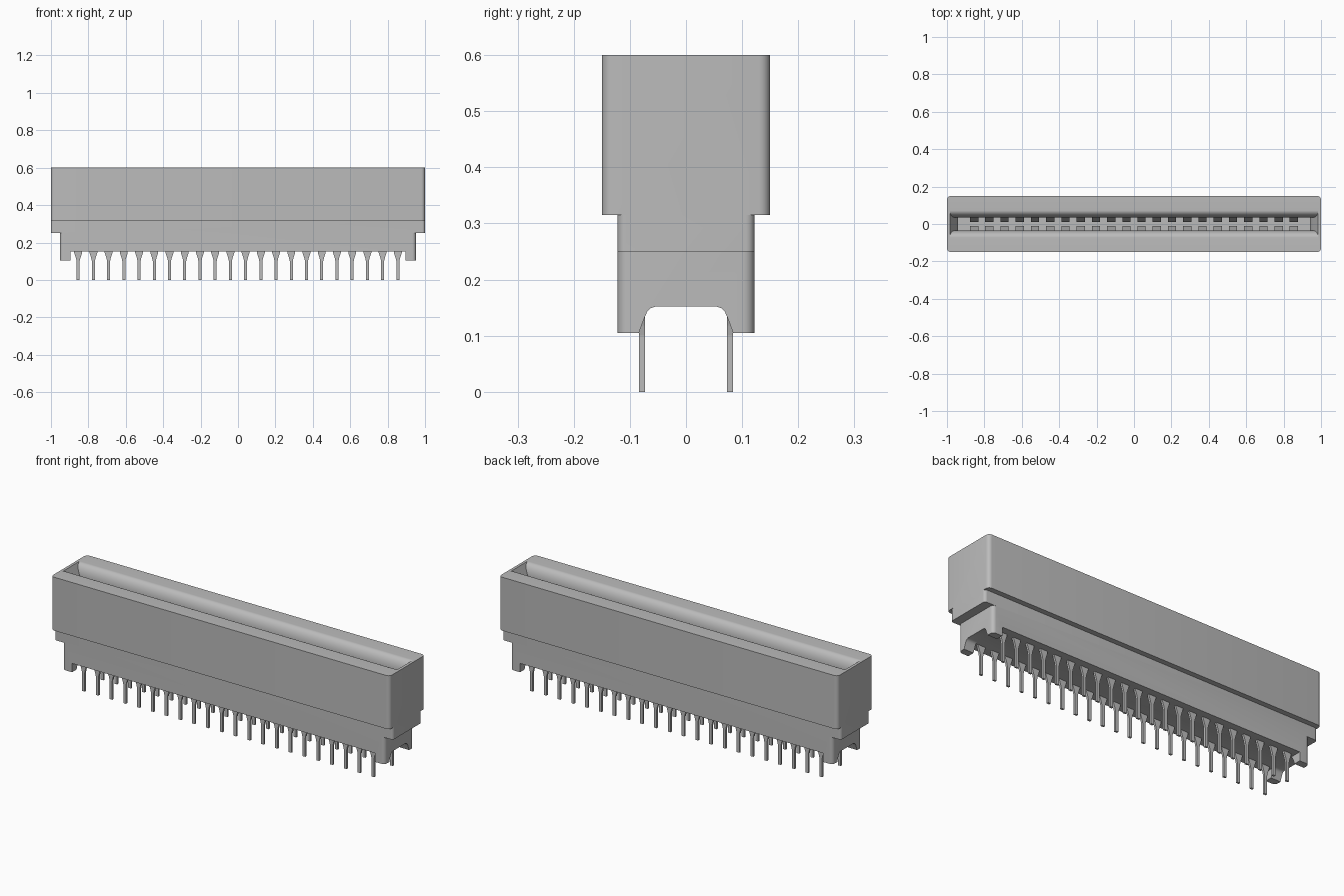
import bpy, bmesh, math

cube = bpy.data.objects.get("Cube")
if cube:
    bpy.data.objects.remove(cube, do_unlink=True)

grey = bpy.data.materials.new("light_grey")
grey.use_nodes = True
colour = (0.5, 0.5, 0.5, 1)
grey.diffuse_color = colour
grey.node_tree.nodes["Principled BSDF"].inputs["Base Color"].default_value = colour


def finish(name, bm):
    bmesh.ops.remove_doubles(bm, verts=bm.verts, dist=1e-5)
    bmesh.ops.recalc_face_normals(bm, faces=bm.faces)
    mesh = bpy.data.meshes.new(name)
    bm.to_mesh(mesh)
    bm.free()
    mesh.materials.append(grey)
    obj = bpy.data.objects.new(name, mesh)
    bpy.context.collection.objects.link(obj)
    return obj


def activate(obj):
    bpy.ops.object.select_all(action='DESELECT')
    obj.select_set(True)
    bpy.context.view_layer.objects.active = obj


def rounded_ring(bm, hx, hy, r, z, steps=6):
    """Rectangular ring with rounded corners; r = 0 gives sharp ones."""
    ring = []
    for k, (sx, sy) in enumerate([(1, 1), (-1, 1), (-1, -1), (1, -1)]):
        for i in range(steps + 1):
            a = math.pi / 2 * (k + i / steps)
            ring.append(bm.verts.new((sx * (hx - r) + r * math.cos(a),
                                      sy * (hy - r) + r * math.sin(a), z)))
    return ring


def extrude_profile(bm, points, x0, x1):
    """Prism along x from a closed (y, z) profile."""
    a, b = [[bm.verts.new((x, y, z)) for y, z in points] for x in (x0, x1)]
    bm.faces.new(a)
    bm.faces.new(b[::-1])
    for i in range(len(a)):
        j = (i + 1) % len(a)
        bm.faces.new((a[i], a[j], b[j], b[i]))


def cut(obj, cutter):
    mod = obj.modifiers.new("cut", 'BOOLEAN')
    mod.operation = 'DIFFERENCE'
    mod.solver = 'EXACT'
    mod.object = cutter
    activate(obj)
    bpy.ops.object.modifier_apply(modifier=mod.name)
    bpy.data.objects.remove(cutter, do_unlink=True)


# Housing: stepped outside, flat rim, rounded lead-in, slot with sloping ends
bm = bmesh.new()
levels = [(0.952, 0.122, 0.02, 0.105), (0.952, 0.122, 0.02, 0.25),
          (1, 0.122, 0.015, 0.25), (1, 0.122, 0.015, 0.315),
          (1, 0.15, 0.02, 0.315), (1, 0.15, 0.02, 0.6)]
for i in range(9):
    a = math.pi / 2 * i / 8
    drop = 0.06 * (1 - math.cos(a))
    levels.append((0.985 - drop * 0.45, 0.072 - 0.037 * math.sin(a), 0, 0.6 - drop))
levels += [(0.94, 0.035, 0, 0.5), (0.94, 0.035, 0, 0.25)]
rings = [rounded_ring(bm, *lv) for lv in levels]
for lo, hi in zip(rings, rings[1:]):
    for i in range(len(lo)):
        j = (i + 1) % len(lo)
        bm.faces.new((lo[i], lo[j], hi[j], hi[i]))
bm.faces.new(rings[0][::-1])
bm.faces.new(rings[-1])
bmesh.ops.dissolve_degenerate(bm, dist=1e-5, edges=bm.edges)
housing = finish("housing", bm)

# Underside recess between the end feet
bm = bmesh.new()
extrude_profile(bm, [(-0.3, 0), (0.3, 0), (0.3, 0.152), (-0.3, 0.152)], -0.895, 0.895)
cut(housing, finish("recess_cutter", bm))

# Arch through the end feet
half = [(0.084, 0.05), (0.084, 0.105), (0.074, 0.132), (0.069, 0.143),
        (0.063, 0.149), (0.054, 0.152)]
bm = bmesh.new()
extrude_profile(bm, half + [(-y, z) for y, z in reversed(half)], -1.1, 1.1)
cut(housing, finish("arch_cutter", bm))
activate(housing)
bpy.ops.object.shade_smooth_by_angle(angle=math.radians(30))

# Two rows of tapered solder pins and sloping spring contacts
count, pitch = 22, 0.0814
pins, springs = bmesh.new(), bmesh.new()
outline = [(0.008, 0), (0.008, 0.1), (0.012, 0.118), (0.021, 0.145), (0.021, 0.16)]
outline += [(-x, z) for x, z in reversed(outline)]
for n in range(count):
    x = (n - (count - 1) / 2) * pitch
    for side in (1, -1):
        front, back = [[pins.verts.new((x + dx, side * y, z)) for dx, z in outline]
                       for y in (0.073, 0.084)]
        pins.faces.new(front)
        pins.faces.new(back[::-1])
        for i in range(len(front)):
            j = (i + 1) % len(front)
            pins.faces.new((front[i], front[j], back[j], back[i]))
        wedge = [(0.036, 0.46), (0.012, 0.36), (0.02, 0.26), (0.036, 0.26)]
        extrude_profile(springs, [(side * y, z) for y, z in wedge],
                        x - 0.022, x + 0.022)
finish("solder_pins", pins)
finish("spring_contacts", springs)
